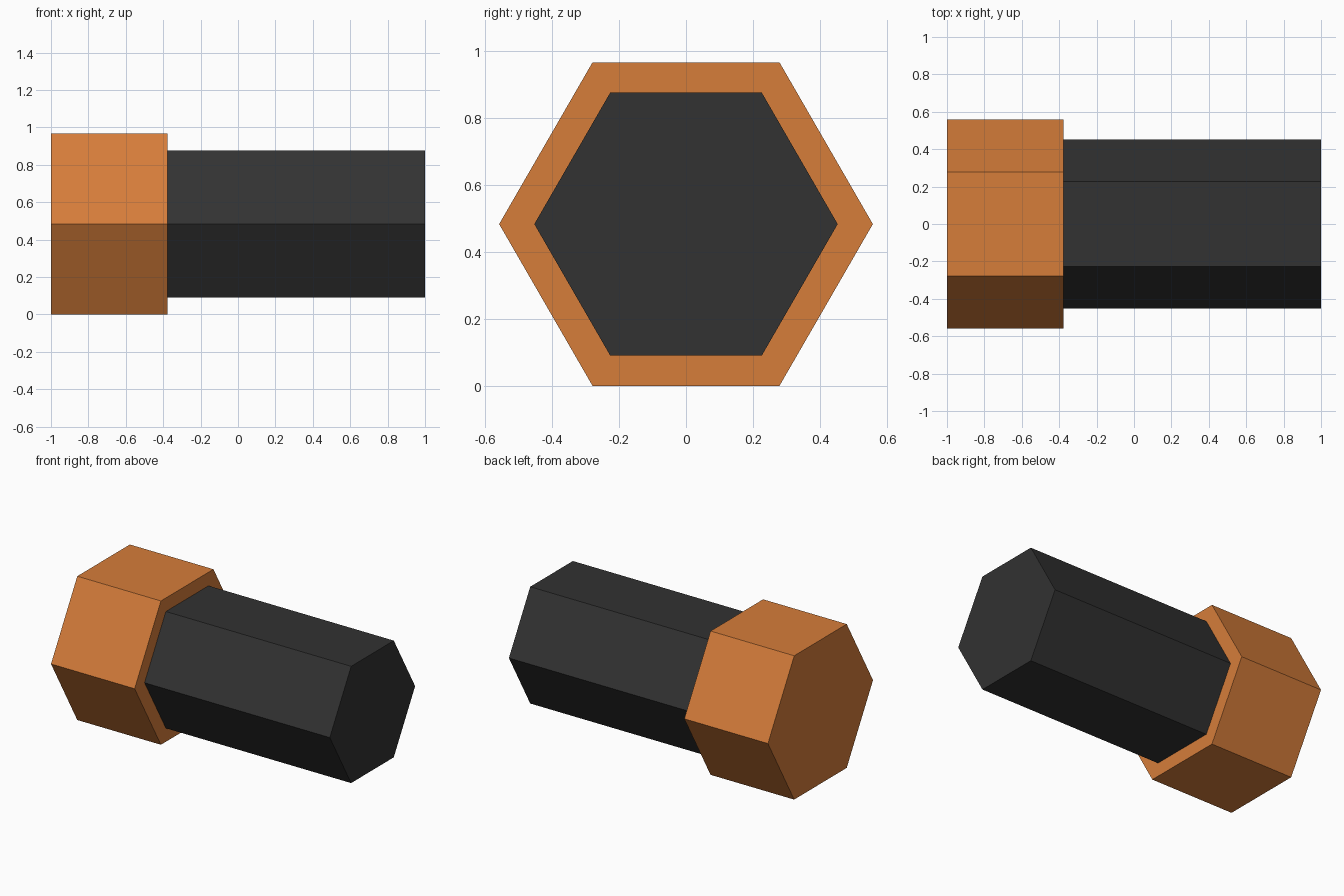
import bpy
import bmesh
import math

if "Cube" in bpy.data.objects:
    bpy.data.objects.remove(bpy.data.objects["Cube"])

APOTHEM = math.sqrt(3) / 2
HEAD_R, SHAFT_R = 0.558, 0.453
AXIS_Z = HEAD_R * APOTHEM  # head rests flat on the ground
JOINT_X = -0.378


def material(name, colour):
    mat = bpy.data.materials.new(name)
    mat.diffuse_color = (*colour, 1.0)
    mat.use_nodes = True
    mat.node_tree.nodes["Principled BSDF"].inputs["Base Color"].default_value = mat.diffuse_color
    return mat


def hex_prism(name, x0, x1, radius, mat):
    """Hexagonal bar along x, with corners pointing to front and back."""
    bm = bmesh.new()
    ring = [bm.verts.new((x0, radius * math.cos(i * math.pi / 3),
                          AXIS_Z + radius * math.sin(i * math.pi / 3)))
            for i in range(6)]
    cap = bm.faces.new(ring)
    ext = bmesh.ops.extrude_face_region(bm, geom=[cap], use_keep_orig=True)
    moved = [v for v in ext["geom"] if isinstance(v, bmesh.types.BMVert)]
    bmesh.ops.translate(bm, verts=moved, vec=(x1 - x0, 0, 0))
    bmesh.ops.recalc_face_normals(bm, faces=bm.faces[:])
    mesh = bpy.data.meshes.new(name)
    bm.to_mesh(mesh)
    bm.free()
    mesh.materials.append(mat)
    obj = bpy.data.objects.new(name, mesh)
    bpy.context.collection.objects.link(obj)
    return obj


orange = material("copper_orange", (0.67, 0.205, 0.042))
black = material("charcoal", (0.032, 0.032, 0.032))

# Wide head and the narrower bar that leaves it
hex_prism("head", -1.0, JOINT_X, HEAD_R, orange)
hex_prism("shaft", JOINT_X, 1.0, SHAFT_R, black)
